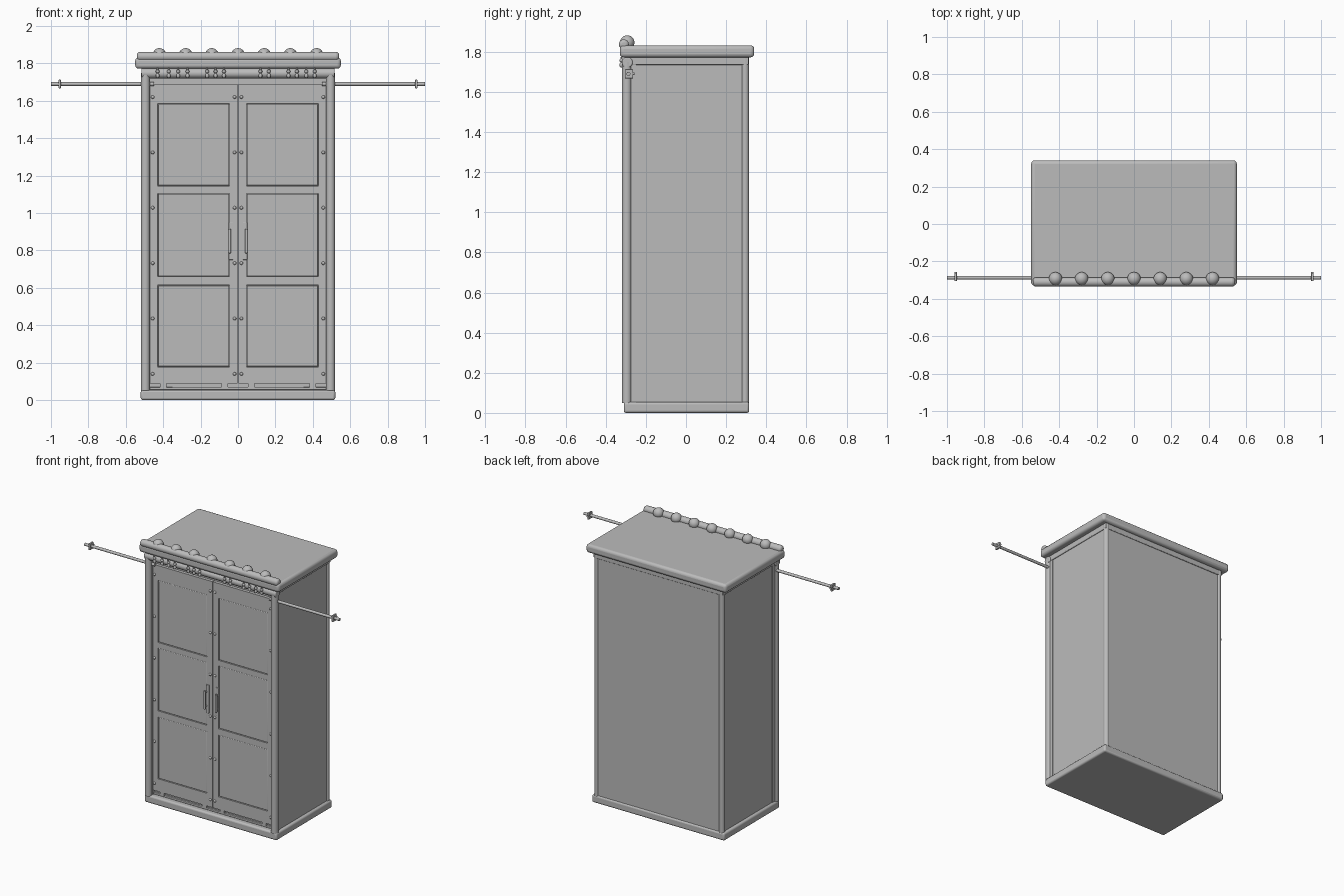
import bpy, math
from mathutils import Vector

cube = bpy.data.objects.get("Cube")
if cube:
    bpy.data.objects.remove(cube, do_unlink=True)

grey = bpy.data.materials.new("plain grey")
grey.use_nodes = True
grey.diffuse_color = (0.5, 0.5, 0.5, 1)
grey.node_tree.nodes["Principled BSDF"].inputs["Base Color"].default_value = (0.5, 0.5, 0.5, 1)


def finish(name, bevel=0.0, segments=3):
    ob = bpy.context.object
    ob.name = name
    ob.data.materials.append(grey)
    if bevel:
        mod = ob.modifiers.new("soft edges", 'BEVEL')
        mod.width = bevel
        mod.segments = segments
        mod.limit_method = 'ANGLE'
    bpy.ops.object.shade_smooth_by_angle(angle=math.radians(35))
    return ob


def box(name, x, y, z, bevel=0.0):
    """Box from (low, high) pairs on each axis."""
    low, high = Vector((x[0], y[0], z[0])), Vector((x[1], y[1], z[1]))
    bpy.ops.mesh.primitive_cube_add(size=1, location=(low + high) / 2)
    ob = bpy.context.object
    ob.scale = high - low
    bpy.ops.object.transform_apply(location=False, rotation=False, scale=True)
    return finish(name, bevel)


def rod(name, a, b, r, bevel=0.0, sides=24):
    """Cylinder between two points."""
    a, b = Vector(a), Vector(b)
    bpy.ops.mesh.primitive_cylinder_add(vertices=sides, radius=r, depth=(b - a).length,
                                        location=(a + b) / 2)
    bpy.context.object.rotation_euler = (b - a).to_track_quat('Z', 'Y').to_euler()
    return finish(name, bevel)


def ball(name, centre, r, stretch=1.0):
    bpy.ops.mesh.primitive_uv_sphere_add(segments=20, ring_count=12, radius=r, location=centre)
    bpy.context.object.scale.z = stretch
    return finish(name)


def span(s, a, b):
    """Interval a..b on side s, in rising order."""
    return tuple(sorted((s * a, s * b)))


# Carcass, base and roof
box("base", (-0.52, 0.52), (-0.31, 0.315), (0, 0.055), 0.012)
box("cabinet_body", (-0.5, 0.5), (-0.262, 0.306), (0.05, 1.775))
box("roof_slab", (-0.55, 0.55), (-0.33, 0.34), (1.772, 1.832), 0.018)
box("upper_moulding", (-0.508, 0.508), (-0.28, 0.312), (1.735, 1.775), 0.005)
box("door_sill", (-0.475, 0.475), (-0.275, -0.25), (0.055, 0.07), 0.003)

# Crown roll with a row of balls, and the rail beneath the roof
rod("crown_roll", (-0.54, -0.31, 1.837), (0.54, -0.31, 1.837), 0.025, 0.015)
for i in range(-3, 4):
    ball("crown_ball", (i * 0.14, -0.293, 1.846), 0.036)
rod("lower_rail", (-0.517, -0.293, 1.747), (0.517, -0.293, 1.747), 0.027, 0.006)

# Hanging beads
for x in (-0.43, -0.37, -0.32, -0.27, -0.165, -0.12, -0.075,
          0.12, 0.165, 0.27, 0.315, 0.365, 0.41):
    rod("bead_cord", (x, -0.322, 1.735), (x, -0.322, 1.775), 0.005, sides=10)
    ball("bead_upper", (x, -0.322, 1.757), 0.010)
    ball("bead_drop", (x, -0.322, 1.734), 0.010, 1.3)

for s in (-1, 1):
    # Corner posts
    rod("front_post", (s * 0.495, -0.295, 0.05), (s * 0.495, -0.295, 1.75), 0.024)
    rod("back_post", (s * 0.49, 0.295, 0.05), (s * 0.49, 0.295, 1.775), 0.019)
    box("post_backing", span(s, 0.47, 0.505), (-0.285, -0.25), (0.055, 1.75))

    # Door frame of stiles and rails around three sunken panels
    door_y = (-0.284, -0.255)
    box("door_outer_stile", span(s, 0.43, 0.47), door_y, (0.088, 1.69))
    box("door_inner_stile", span(s, 0.002, 0.045), door_y, (0.088, 1.69))
    for z in ((0.088, 0.178), (0.615, 0.66), (1.105, 1.145), (1.585, 1.69)):
        box("door_rail", span(s, 0.045, 0.43), door_y, z)
    for z in ((0.178, 0.615), (0.66, 1.105), (1.145, 1.585)):
        box("door_panel", span(s, 0.047, 0.428), (-0.28, -0.26), (z[0] + 0.002, z[1] - 0.002), 0.004)

    # Studs and bottom guides
    for i in range(6):
        for x in (0.456, 0.018):
            ball("door_stud", (s * x, -0.284, 0.14 + i * 0.296), 0.009)
    for x in (0.07, 0.4):
        box("door_guide", span(s, x - 0.017, x + 0.017), (-0.28, -0.26), (0.068, 0.09))

    # Handle with back plate and two stand-offs
    box("handle_plate", span(s, 0.026, 0.05), (-0.289, -0.28), (0.75, 0.95), 0.002)
    rod("handle_grip", (s * 0.045, -0.31, 0.785), (s * 0.045, -0.31, 0.915), 0.008, 0.003, 14)
    for z in (0.8, 0.9):
        rod("handle_standoff", (s * 0.045, -0.285, z), (s * 0.045, -0.31, z), 0.006, sides=12)

    # Side pole with end collar and peg
    rod("side_pole", (s * 0.45, -0.287, 1.69), (s, -0.287, 1.69), 0.010, sides=16)
    box("pole_collar", span(s, 0.947, 0.96), (-0.305, -0.264), (1.667, 1.713), 0.003)
    rod("pole_peg", (s * 0.953, -0.287, 1.69), (s * 0.953, -0.257, 1.69), 0.007, sides=12)
